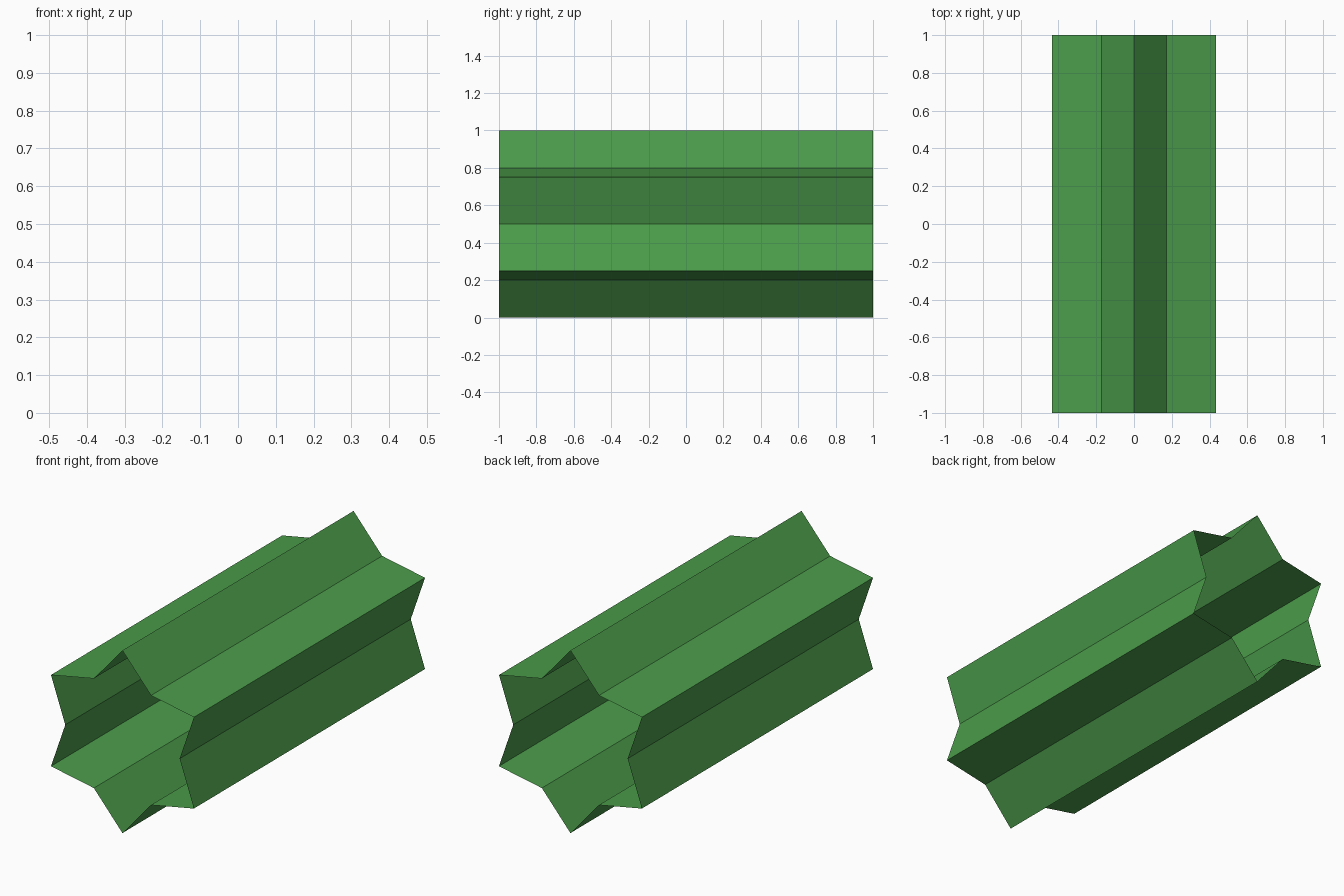
import bpy, bmesh, math

if "Cube" in bpy.data.objects:
    bpy.data.objects.remove(bpy.data.objects["Cube"])

green = bpy.data.materials.new("leaf green")
green.diffuse_color = (0.07, 0.33, 0.07, 1)
green.use_nodes = True
green.node_tree.nodes["Principled BSDF"].inputs["Base Color"].default_value = green.diffuse_color

# Six-pointed star tube along y, open at both ends
POINTS, OUTER, INNER, HALF = 6, 0.5, 0.3464, 1.0
bm = bmesh.new()
ring = []
for i in range(POINTS * 2):
    r = INNER if i % 2 else OUTER
    a = math.pi / 2 + i * math.pi / POINTS
    x, z = r * math.cos(a), 0.5 + r * math.sin(a)
    ring.append([bm.verts.new((x, y, z)) for y in (-HALF, HALF)])
for i, (a, b) in enumerate(ring):
    c, d = ring[(i + 1) % len(ring)]
    bm.faces.new((a, b, d, c))
bm.normal_update()
# Make every wall face away from the axis
for f in bm.faces:
    c = f.calc_center_median()
    if f.normal.x * c.x + f.normal.z * (c.z - 0.5) < 0:
        f.normal_flip()

mesh = bpy.data.meshes.new("star_tube")
bm.to_mesh(mesh)
bm.free()
mesh.materials.append(green)
bpy.context.collection.objects.link(bpy.data.objects.new("star_tube", mesh))
